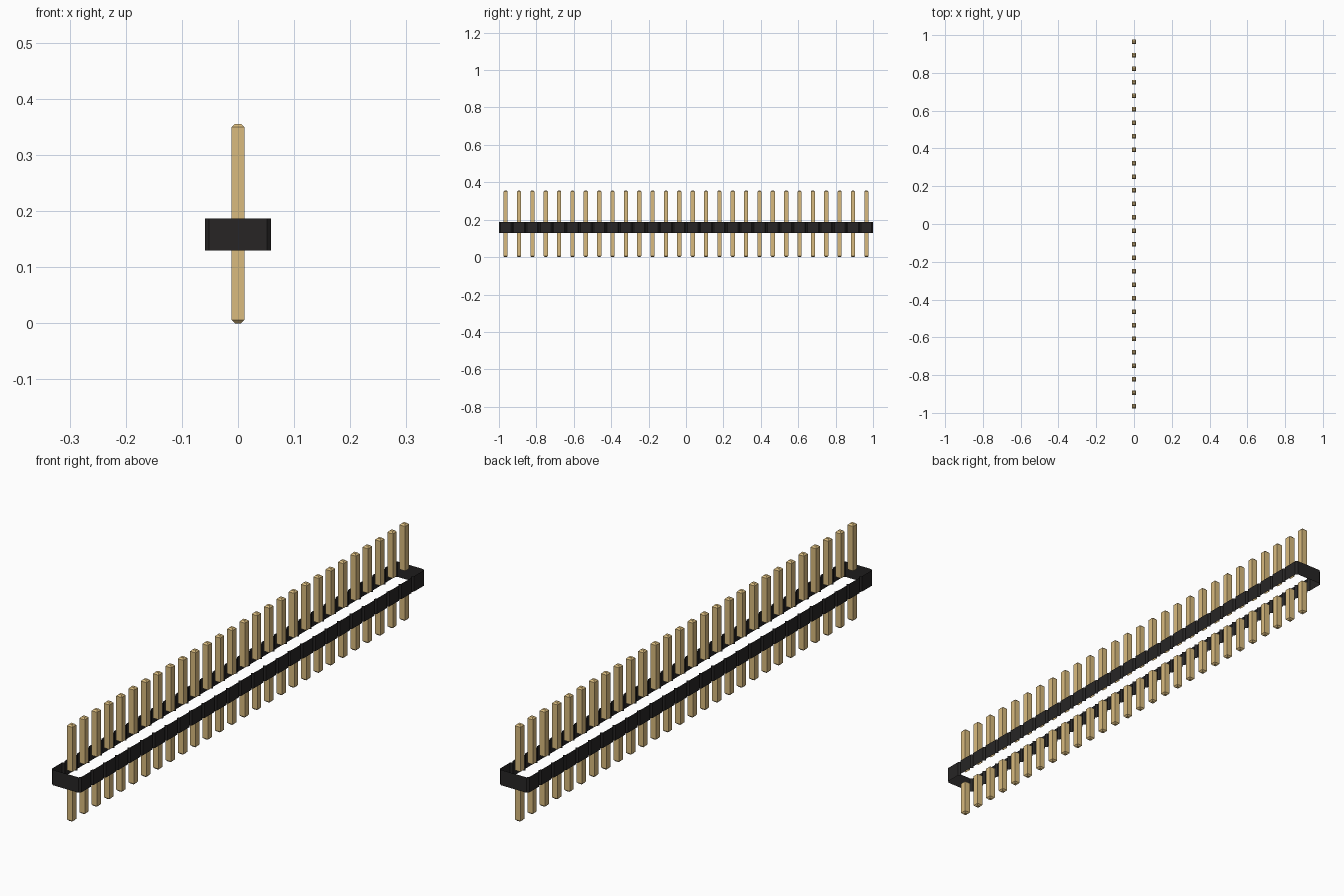
import bpy
import bmesh

cube = bpy.data.objects.get("Cube")
if cube:
    bpy.data.objects.remove(cube, do_unlink=True)

PINS = 28
PITCH = 2 / PINS
HALF_W = 0.059            # half width of the housing
NOTCH = PITCH / 10        # corner chamfer of each housing segment
Z_LOW, Z_HIGH, Z_TOP = 0.130, 0.1865, 0.3555
PIN_R = 0.01125           # half width of a pin
TIP = PIN_R / 2           # chamfer of a pin tip


def material(name, color):
    mat = bpy.data.materials.new(name)
    mat.use_nodes = True
    mat.diffuse_color = color
    mat.node_tree.nodes["Principled BSDF"].inputs["Base Color"].default_value = color
    return mat


def loft(name, rings, mat, cap=False):
    """Join equal rings of points with quads; cap closes the last ring."""
    bm = bmesh.new()
    loops = [[bm.verts.new(p) for p in ring] for ring in rings]
    for a, b in zip(loops, loops[1:]):
        n = len(a)
        for i in range(n):
            j = (i + 1) % n
            bm.faces.new((a[i], a[j], b[j], b[i]))
    if cap:
        bm.faces.new(loops[-1])
    mesh = bpy.data.meshes.new(name)
    bm.to_mesh(mesh)
    bm.free()
    mesh.materials.append(mat)
    obj = bpy.data.objects.new(name, mesh)
    bpy.context.collection.objects.link(obj)
    return obj


def square(r, z, flip):
    pts = [(-r, -r, z), (r, -r, z), (r, r, z), (-r, r, z)]
    return pts[::-1] if flip else pts


def pin_row(name, z_base, z_tip):
    """Row of square pins with chamfered tips, pointing up or down."""
    down = z_tip < z_base
    shoulder = z_tip + TIP if down else z_tip - TIP
    rings = [square(PIN_R, z_base, down),
             square(PIN_R, shoulder, down),
             square(PIN_R - TIP, z_tip, down)]
    row = loft(name, rings, gold, cap=True)
    row.location.y = -1 + PITCH / 2
    array = row.modifiers.new("Row", 'ARRAY')
    array.count = PINS
    array.use_relative_offset = False
    array.use_constant_offset = True
    array.constant_offset_displace = (0, PITCH, 0)
    return row


black = material("black plastic", (0.02, 0.0185, 0.0185, 1))
gold = material("gold metal", (0.70, 0.50, 0.21, 1))

# Housing: open-topped wall with a V groove between neighbouring segments
side = []
for i in range(PINS):
    y = -1 + i * PITCH
    side += [(HALF_W - NOTCH, y), (HALF_W, y + NOTCH), (HALF_W, y + PITCH - NOTCH)]
side.append((HALF_W - NOTCH, 1))
outline = side + [(-x, -y) for x, y in side]
loft("housing_wall", [[(x, y, z) for x, y in outline] for z in (Z_LOW, Z_HIGH)], black)

# Pins above and below the housing
pin_row("upper_pins", Z_HIGH, Z_TOP)
pin_row("lower_pins", Z_LOW, 0)
